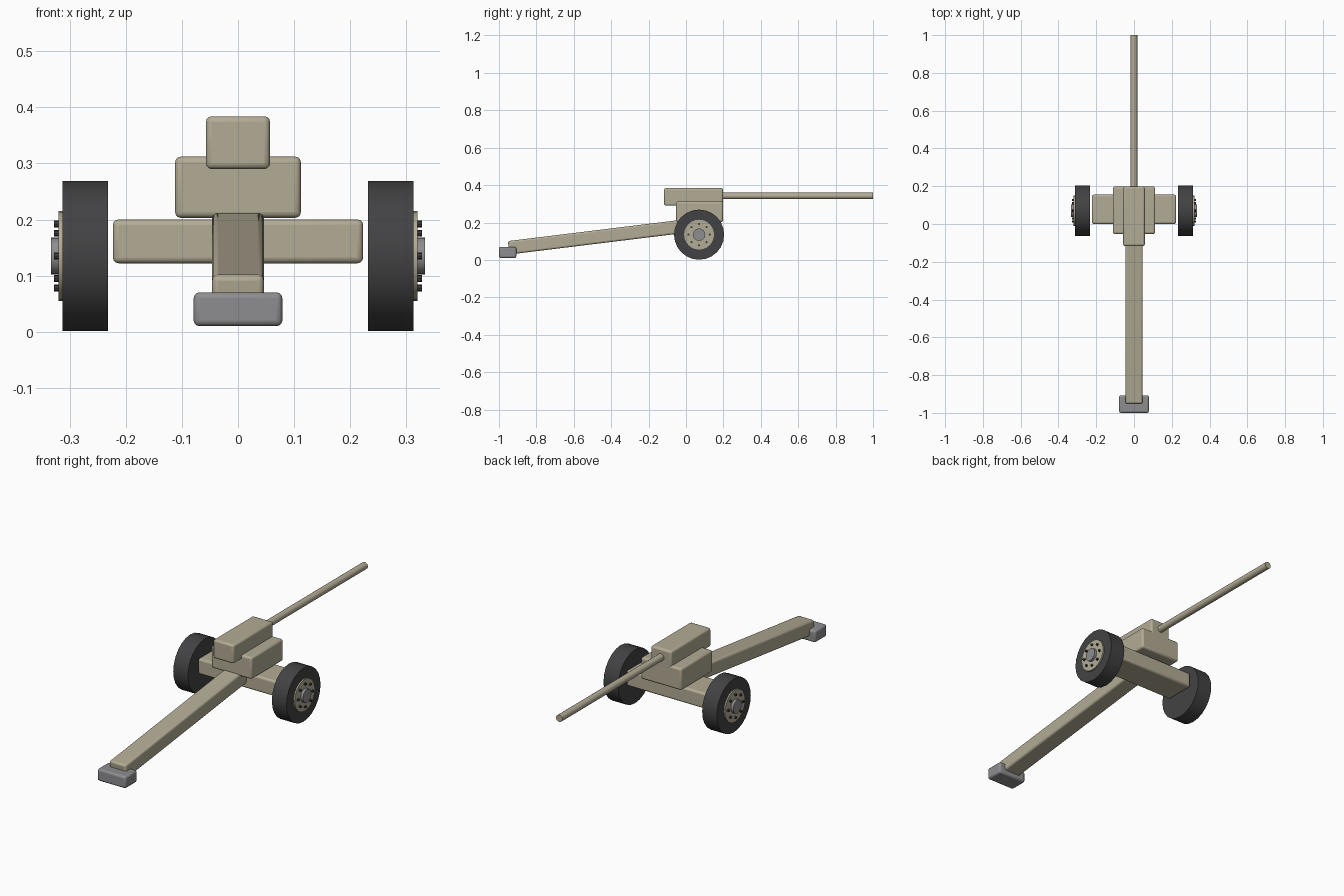
import bpy
from math import radians, pi, sin, cos

if "Cube" in bpy.data.objects:
    bpy.data.objects.remove(bpy.data.objects["Cube"])


def material(name, rgb):
    m = bpy.data.materials.new(name)
    m.diffuse_color = (*rgb, 1)
    m.use_nodes = True
    m.node_tree.nodes["Principled BSDF"].inputs["Base Color"].default_value = m.diffuse_color
    return m


TAN = material("tan_paint", (0.45, 0.41, 0.30))
RUBBER = material("rubber", (0.055, 0.055, 0.058))
STEEL = material("steel", (0.27, 0.27, 0.28))
BOLT = material("dark_steel", (0.05, 0.05, 0.05))


def finish(name, mat):
    ob = bpy.context.object
    ob.name = name
    ob.data.materials.append(mat)
    bpy.ops.object.shade_smooth_by_angle(angle=radians(35))
    return ob


def box(name, lo, hi, mat, bevel=0.01, tilt=0):
    """Rounded box between two corners, optionally tilted about x."""
    centre = [(a + b) / 2 for a, b in zip(lo, hi)]
    bpy.ops.mesh.primitive_cube_add(size=1, location=centre)
    ob = bpy.context.object
    ob.scale = [b - a for a, b in zip(lo, hi)]
    bpy.ops.object.transform_apply(location=False, rotation=False, scale=True)
    ob.rotation_euler.x = tilt
    mod = ob.modifiers.new("Bevel", "BEVEL")
    mod.width, mod.segments = bevel, 3
    return finish(name, mat)


def rod(name, start, end, radius, mat, axis, u, v, sides=24):
    """Cylinder along x or y; u, v are the two other coordinates."""
    mid = (start + end) / 2
    if axis == "x":
        loc, rot = (mid, u, v), (0, pi / 2, 0)
    else:
        loc, rot = (u, mid, v), (pi / 2, 0, 0)
    bpy.ops.mesh.primitive_cylinder_add(vertices=sides, radius=radius,
                                        depth=abs(end - start), location=loc, rotation=rot)
    return finish(name, mat)


# Gun body
box("breech", (-0.057, -0.117, 0.29), (0.057, 0.198, 0.384), TAN)
box("cradle", (-0.112, -0.053, 0.203), (0.112, 0.198, 0.312), TAN)
box("axle_beam", (-0.223, 0.0, 0.122), (0.223, 0.155, 0.2), TAN)
rod("barrel", 0.17, 1.0, 0.0175, TAN, "y", 0, 0.342)

# Trail with spade at its end
box("trail", (-0.046, -0.952, 0.09), (0.046, 0.052, 0.162), TAN, tilt=radians(7))
box("spade", (-0.079, -1.0, 0.01), (0.079, -0.907, 0.07), STEEL)

# Wheels, both sides
WY, WZ = 0.07, 0.135
for side, s in (("left", -1), ("right", 1)):
    rod(f"tyre_{side}", s * 0.232, s * 0.313, 0.134, RUBBER, "x", WY, WZ)
    rod(f"rim_{side}", s * 0.30, s * 0.320, 0.08, TAN, "x", WY, WZ)
    rod(f"hub_{side}", s * 0.31, s * 0.333, 0.033, STEEL, "x", WY, WZ)
    for i in range(8):
        a = i * pi / 4
        rod(f"bolt_{side}_{i}", s * 0.315, s * 0.328, 0.006, BOLT, "x",
            WY + 0.057 * cos(a), WZ + 0.057 * sin(a), 8)
